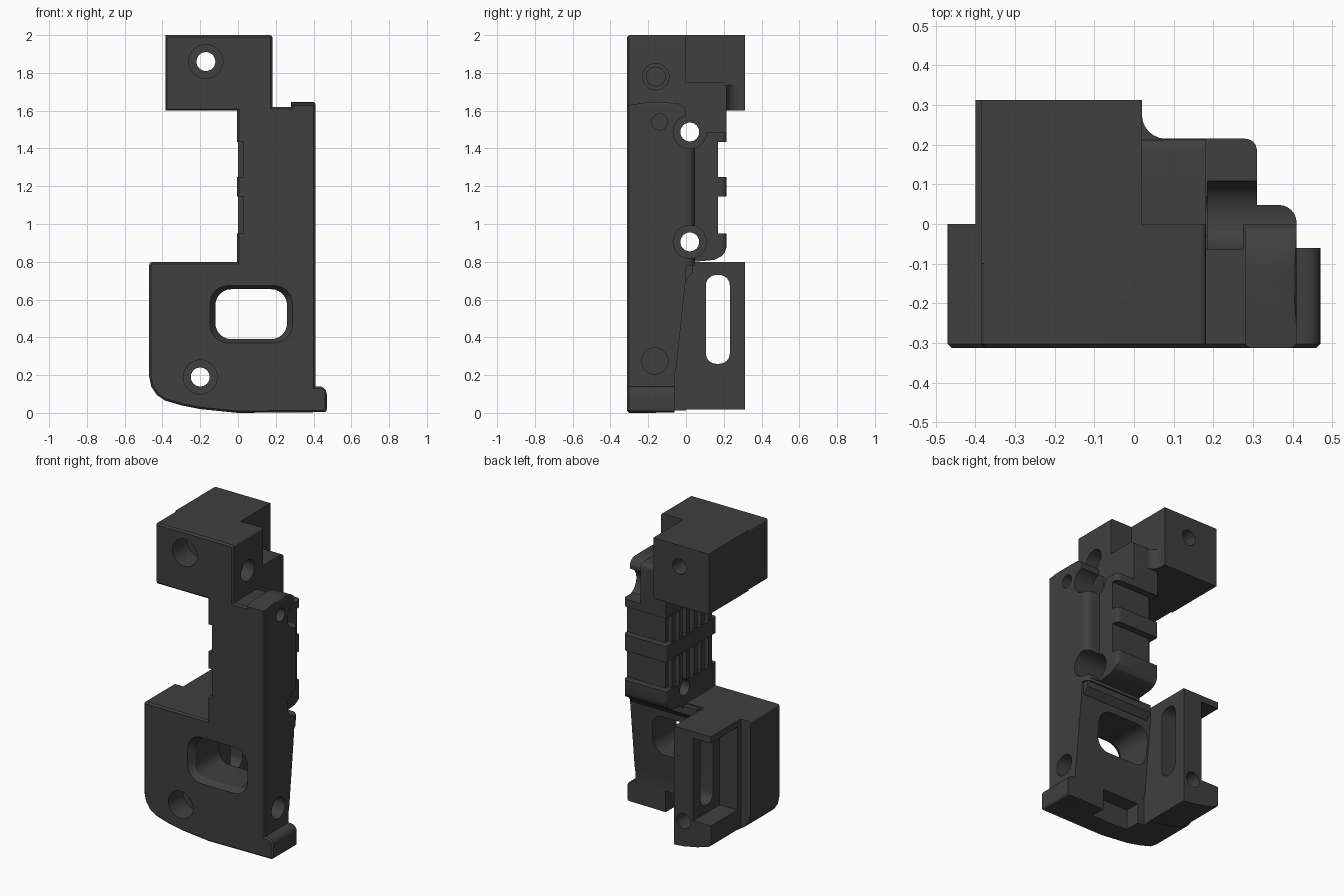
import bpy, bmesh, math
from mathutils import Vector

if "Cube" in bpy.data.objects:
    bpy.data.objects.remove(bpy.data.objects["Cube"])

mat = bpy.data.materials.new("dark_grey")
mat.diffuse_color = (0.05, 0.05, 0.05, 1)
mat.use_nodes = True
mat.node_tree.nodes["Principled BSDF"].inputs["Base Color"].default_value = mat.diffuse_color


def rounded(points, seg=6):
    """Outline with optional corner radius as third value."""
    out, n = [], len(points)
    for i, p in enumerate(points):
        c = Vector(p[:2])
        r = p[2] if len(p) > 2 else 0
        if not r:
            out.append(c)
            continue
        a = (Vector(points[i - 1][:2]) - c).normalized()
        b = (Vector(points[(i + 1) % n][:2]) - c).normalized()
        half = a.angle(b) / 2
        d = r / math.tan(half)
        o = c + (a + b).normalized() * (r / math.sin(half))
        s, e = c + a * d - o, c + b * d - o
        for k in range(seg + 1):
            t = k / seg
            ang = s.angle(e)
            out.append(o + (s * math.sin((1 - t) * ang) + e * math.sin(t * ang)) / math.sin(ang))
    return out


def inset(pts, d):
    """Move every side of a clockwise outline inwards by d."""
    out, n = [], len(pts)
    for i, p in enumerate(pts):
        u = (p - pts[i - 1]).normalized()
        v = (pts[(i + 1) % n] - p).normalized()
        m = Vector((u.y, -u.x)) + Vector((v.y, -v.x))
        out.append(p + m * (2 * d / m.length_squared))
    return out


def prism(name, axis, points, t0, t1, grow=1.0, chamfer=0.0):
    """Extrude an outline along an axis; grow scales the t0 end, chamfer trims it."""
    pts = rounded(points)
    mid = sum(pts, Vector((0, 0))) / len(pts)
    place = {"x": lambda a, b, t: (t, a, b), "y": lambda a, b, t: (a, t, b),
             "z": lambda a, b, t: (a, b, t)}[axis]
    layers = [([mid + (p - mid) * grow for p in pts], t0), (pts, t1)]
    if chamfer:
        layers = [(inset(pts, chamfer), t0), (pts, t0 + chamfer), (pts, t1)]
    bm = bmesh.new()
    rings = [[bm.verts.new(place(*p, t)) for p in ps] for ps, t in layers]
    bm.faces.new(rings[0])
    bm.faces.new(rings[-1])
    n = len(pts)
    for lo, hi in zip(rings, rings[1:]):
        for i in range(n):
            bm.faces.new((lo[i], lo[(i + 1) % n], hi[(i + 1) % n], hi[i]))
    bmesh.ops.recalc_face_normals(bm, faces=bm.faces)
    me = bpy.data.meshes.new(name)
    bm.to_mesh(me)
    bm.free()
    me.materials.append(mat)
    ob = bpy.data.objects.new(name, me)
    bpy.context.collection.objects.link(ob)
    return ob


def rect(a0, a1, b0, b1, r=0):
    return [(a0, b0, r), (a1, b0, r), (a1, b1, r), (a0, b1, r)]


def box(name, x0, x1, y0, y1, z0, z1):
    return prism(name, "z", rect(x0, x1, y0, y1), z0, z1)


def cyl(name, axis, a, b, r, t0, t1):
    n = 32
    pts = [(a + r * math.cos(2 * math.pi * k / n), b + r * math.sin(2 * math.pi * k / n)) for k in range(n)]
    return prism(name, axis, pts, t0, t1)


def combine(body, tool, op):
    m = body.modifiers.new(op, 'BOOLEAN')
    m.operation, m.object, m.solver = op, tool, 'EXACT'
    bpy.context.view_layer.objects.active = body
    bpy.ops.object.modifier_apply(modifier=m.name)
    bpy.data.objects.remove(tool)


def add(tool):
    combine(body, tool, 'UNION')


def cut(tool):
    combine(body, tool, 'DIFFERENCE')


# Front slab: head, column and curved base in a single outline
curve = [(-0.08, 0.008), (-0.2, 0.02), (-0.3, 0.04), (-0.385, 0.065), (-0.43, 0.095), (-0.46, 0.14), (-0.47, 0.19)]
body = prism("frame_body", "y", [
    (-0.385, 2, .015), (0.182, 2, .015), (0.182, 1.62), (0.28, 1.62), (0.28, 1.647), (0.41, 1.647, .015),
    (0.41, 0.14), (0.47, 0.14, .04), (0.47, 0.004, .015), (0.0, 0.0)] + curve + [
    (-0.47, 0.798, .015), (-0.005, 0.798), (-0.005, 1.6), (-0.385, 1.6, .015)], -0.312, 0, chamfer=0.01)

# Crowned top of the raised side pad
cut(prism("pad_crown", "x", [(-0.4, 1.628), (-0.312, 1.628), (-0.22, 1.642), (-0.13, 1.646), (-0.04, 1.638),
                             (-0.012, 1.622), (0, 1.6), (0.1, 1.6), (0.1, 1.7), (-0.4, 1.7)], 0.275, 0.5))

# Sloped back of the base
cut(prism("base_slope", "x", [(0, 0.72), (-0.05, 0.25), (-0.06, 0.2), (-0.06, -0.1), (0.1, -0.1), (0.1, 0.72)],
          -0.13, 0.6))

# Column with stepped, rounded back
add(prism("column", "z", [(-0.005, -0.2), (0.40, -0.2), (0.41, -0.15), (0.41, 0.048, .045), (0.31, 0.048),
                          (0.31, 0.215, .03), (-0.005, 0.215, .01)], 0.78, 1.485))
cut(prism("column_bottom_round", "x", [(0.045, 0.7), (0.045, 0.8), (0.15, 0.81), (0.19, 0.83),
                                       (0.205, 0.85), (0.215, 0.88), (0.3, 0.88), (0.3, 0.7)], -0.1, 0.6))
# Neck under the column
add(prism("neck", "x", [(-0.1, 0.7), (0.0, 0.7), (0.035, 0.74), (0.035, 0.79), (-0.1, 0.79)], -0.1, 0.395))

# Rear head block, shoulder and inner fillet
add(box("rear_head", -0.385, 0.02, -0.1, 0.312, 1.6, 2.0))
add(prism("shoulder", "x", [(-0.1, 1.4), (0.215, 1.4), (0.215, 1.752, .03), (-0.1, 1.752)], -0.005, 0.182))
arc = [(0.08 - 0.06 * math.sin(a), 0.275 - 0.06 * math.cos(a)) for a in [k * math.pi / 12 for k in range(7)]]
add(prism("head_fillet", "z", [(0.0, 0.19), (0.08, 0.19)] + arc + [(0.0, 0.275)], 1.6, 1.735))

# Rear lower box following the base curve
add(prism("rear_box", "y", [(-0.4, 0.798), (-0.13, 0.798), (-0.13, 0.017), (-0.2, 0.023), (-0.3, 0.043),
                            (-0.385, 0.068), (-0.4, 0.08)], -0.02, 0.312))
cut(box("corner_pocket", -0.6, -0.27, 0.035, 0.4, 0.21, 0.755))
cut(prism("slot", "x", rect(0.105, 0.232, 0.26, 0.73, .055), -0.5, -0.05))

# Rounded window with tapered rim
cut(prism("window", "y", rect(-0.12, 0.26, 0.39, 0.655, .085), -0.5, 0.02))
cut(prism("window_rim", "y", rect(-0.12, 0.26, 0.39, 0.655, .085), -0.32, -0.27, grow=1.18))

# Notch in the foot
cut(box("foot_notch", -0.08, 0.19, -0.16, 0.0, -0.1, 0.14))

# Recessed bands around the column, with upright fins on the inner side
for z0, z1 in ((0.95, 1.145), (1.25, 1.435)):
    cut(box("band_back", -0.2, 0.5, 0.17, 0.4, z0, z1))
    cut(box("band_inner", -0.2, 0.03, -0.5, 0.4, z0, z1))
    for k in range(6):
        y = -0.27 + k * 0.076
        add(box("fin", 0.0, 0.06, y, y + 0.036, z0 - 0.01, z1 + 0.01))

# Clearance above the upper bolt
cut(box("bolt_clearance", 0.182, 0.275, -0.063, 0.3, 1.49, 1.74))

# Front bolt holes with counterbores
for x, z in ((-0.17, 1.86), (-0.2, 0.19)):
    cut(cyl("bolt_hole", "y", x, z, 0.05, -0.6, 0.6))
    cut(cyl("bolt_bore", "y", x, z, 0.09, -0.6, -0.16))

# Side bolt holes with counterbores
for z in (1.487, 0.905):
    cut(cyl("side_hole", "x", 0.02, z, 0.05, -0.2, 0.6))
    cut(cyl("side_bore", "x", 0.02, z, 0.088, 0.185, 0.6))

# Blind holes on the right side
for y, z, r, x0 in ((-0.16, 1.78, 0.07, 0.1), (-0.16, 1.78, 0.05, 0.04),
                    (-0.14, 1.54, 0.043, 0.28), (-0.165, 0.275, 0.07, 0.3)):
    cut(cyl("blind_hole", "x", y, z, r, x0, 0.6))

bpy.ops.object.select_all(action='DESELECT')
body.select_set(True)
bpy.context.view_layer.objects.active = body
bpy.ops.object.shade_smooth_by_angle(angle=math.radians(25))
